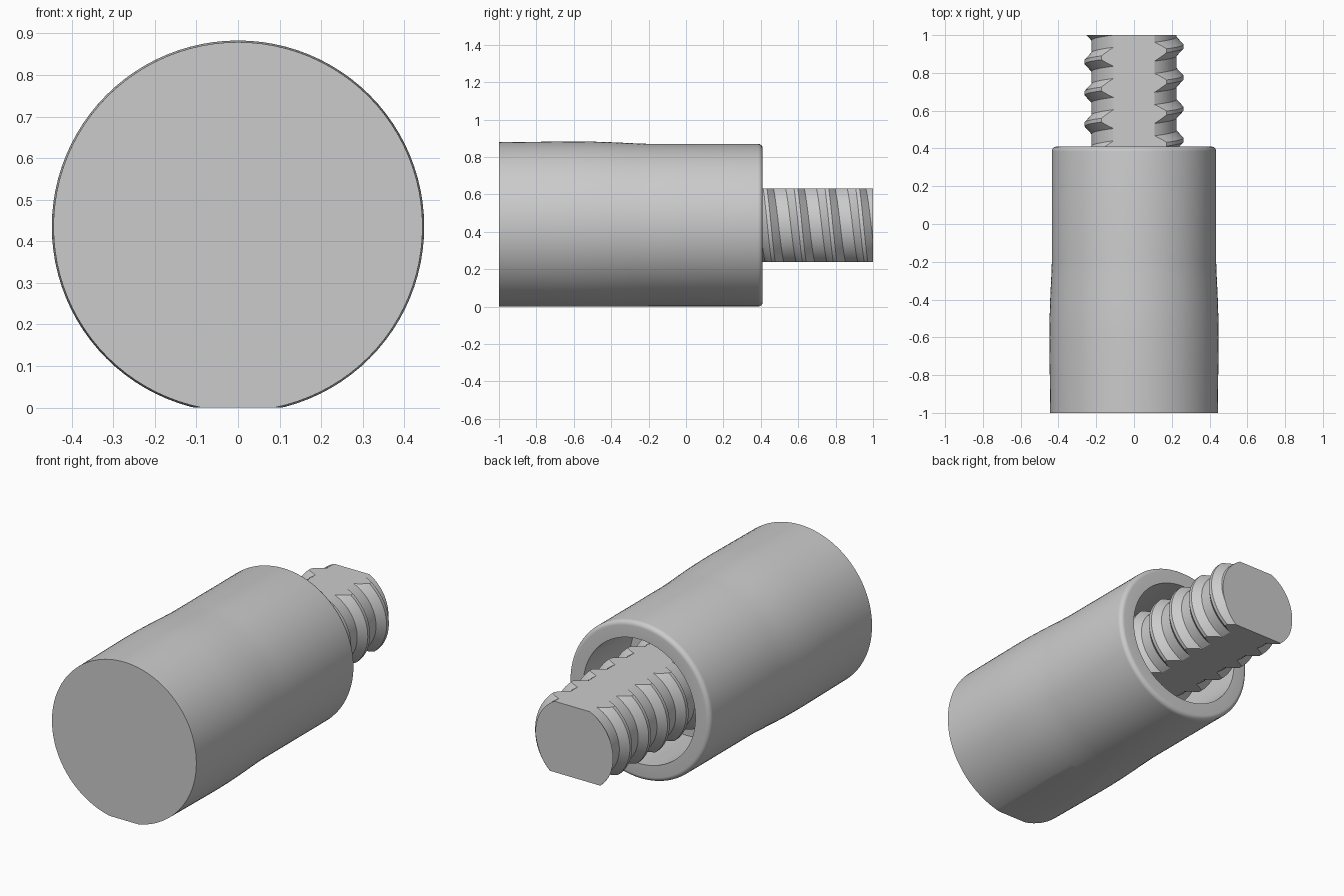
import bpy, bmesh
from math import sin, cos, pi, radians

if "Cube" in bpy.data.objects:
    bpy.data.objects.remove(bpy.data.objects["Cube"])

AXIS_Z = 0.435

grey = bpy.data.materials.new("plain grey")
grey.use_nodes = True
grey.diffuse_color = (0.6, 0.6, 0.6, 1)
grey.node_tree.nodes["Principled BSDF"].inputs["Base Color"].default_value = (0.6, 0.6, 0.6, 1)


def point(radius, angle, y):
    """Point around the long axis, angle counted from +x towards +z."""
    return (radius * cos(angle), y, AXIS_Z + radius * sin(angle))


def slice_off(bm, co, no):
    """Remove everything on the normal side of a plane and cap the cut."""
    geom = bm.verts[:] + bm.edges[:] + bm.faces[:]
    cut = bmesh.ops.bisect_plane(bm, geom=geom, dist=1e-5, plane_co=co,
                                 plane_no=no, clear_outer=True)["geom_cut"]
    edges = [e for e in cut if isinstance(e, bmesh.types.BMEdge) and e.is_boundary]
    bmesh.ops.holes_fill(bm, edges=edges, sides=0)


def finish(bm, name, angle):
    bmesh.ops.recalc_face_normals(bm, faces=bm.faces)
    mesh = bpy.data.meshes.new(name)
    bm.to_mesh(mesh)
    bm.free()
    mesh.materials.append(grey)
    obj = bpy.data.objects.new(name, mesh)
    bpy.context.collection.objects.link(obj)
    bpy.ops.object.select_all(action="DESELECT")
    obj.select_set(True)
    bpy.context.view_layer.objects.active = obj
    bpy.ops.object.shade_smooth_by_angle(angle=radians(angle))
    return obj


# Handle: lathed profile of (radius, y), swelling at the front, bored at the back
BORE, BORE_FLOOR, BACK, FILLET = 0.345, 0.0, 0.41, 0.025
profile = [(0, -1), (0.444, -1), (0.446, -0.8), (0.448, -0.6), (0.447, -0.5),
           (0.443, -0.38), (0.438, -0.28), (0.435, -0.2)]
for i in range(7):
    a = i * pi / 12
    profile.append((0.435 - FILLET + FILLET * cos(a), BACK - FILLET + FILLET * sin(a)))
profile += [(BORE, BACK), (BORE, BORE_FLOOR), (0, BORE_FLOOR)]

SIDES = 96
bm = bmesh.new()
rings = [[bm.verts.new(point(r, 2 * pi * s / SIDES, y)) for s in range(SIDES)]
         for r, y in profile]
for a, b in zip(rings, rings[1:]):
    for s in range(SIDES):
        t = (s + 1) % SIDES
        bm.faces.new((a[s], a[t], b[t], b[s]))
bmesh.ops.remove_doubles(bm, verts=bm.verts, dist=1e-5)
bmesh.ops.dissolve_degenerate(bm, edges=bm.edges, dist=1e-5)
slice_off(bm, (0, 0, 0), (0, 0, -1))
finish(bm, "handle", 35)

# Threaded rod: one helical strip of ridge and root, trimmed by end and flat planes
PITCH, CORE, CREST, STEPS, TURNS = 0.165, 0.225, 0.262, 64, 10
ridge = [(CORE, -0.05), (CREST, -0.01), (CREST, 0.01), (CORE, 0.05), (CORE, PITCH - 0.05)]
bm = bmesh.new()
rows = []
for s in range(STEPS * TURNS + 1):
    angle = -2 * pi * s / STEPS
    y = 0.94 - 7 * PITCH + PITCH * s / STEPS
    rows.append([bm.verts.new(point(r, angle, y + dy)) for r, dy in ridge])
for a, b in zip(rows, rows[1:]):
    for i in range(len(ridge) - 1):
        bm.faces.new((a[i], a[i + 1], b[i + 1], b[i]))
bmesh.ops.remove_doubles(bm, verts=bm.verts, dist=1e-4)
slice_off(bm, (0, 1, 0), (0, 1, 0))
slice_off(bm, (0, BORE_FLOOR, 0), (0, -1, 0))
for side in (1, -1):
    slice_off(bm, (0, 0, AXIS_Z + side * 0.197), (0, 0, side))
finish(bm, "threaded_rod", 25)
